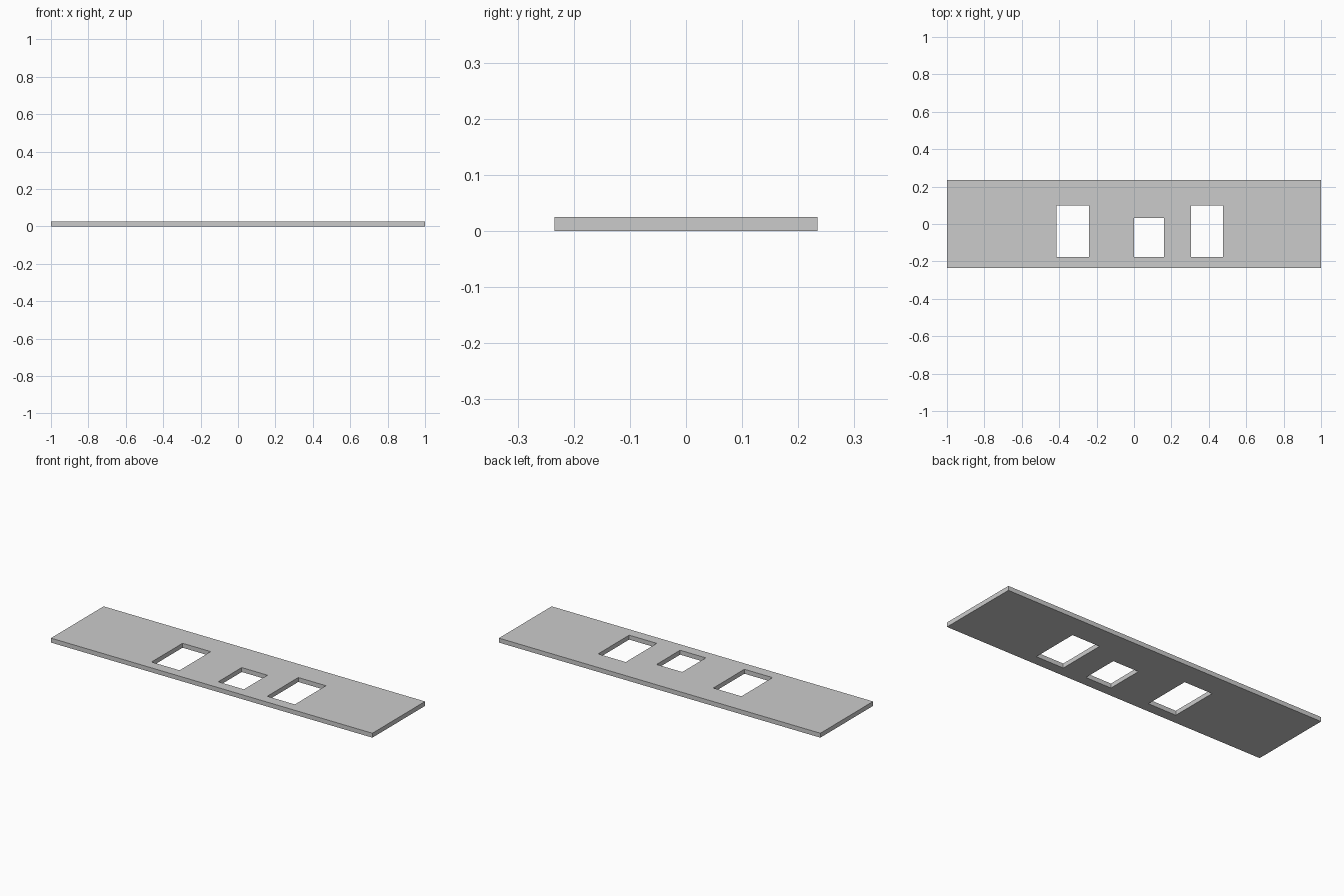
import bpy, bmesh

if "Cube" in bpy.data.objects:
    bpy.data.objects.remove(bpy.data.objects["Cube"])

THICKNESS = 0.025
HALF_Y = 0.234
SILL = -0.176
# Openings: x min, x max, y max (all share the same lower edge)
OPENINGS = [(-0.415, -0.24, 0.10), (0.0, 0.16, 0.033), (0.305, 0.477, 0.10)]

xs = sorted({-1.0, 1.0, *(v for o in OPENINGS for v in o[:2])})
ys = sorted({-HALF_Y, HALF_Y, SILL, *(o[2] for o in OPENINGS)})


def is_open(x, y):
    return any(a < x < b and SILL < y < top for a, b, top in OPENINGS)


# Flat panel outline with the openings left out
bm = bmesh.new()
grid = [[bm.verts.new((x, y, 0)) for y in ys] for x in xs]
for i in range(len(xs) - 1):
    for j in range(len(ys) - 1):
        if not is_open((xs[i] + xs[i + 1]) / 2, (ys[j] + ys[j + 1]) / 2):
            bm.faces.new((grid[i][j], grid[i + 1][j],
                          grid[i + 1][j + 1], grid[i][j + 1]))

# Raise the panel to its thickness, keeping the underside
result = bmesh.ops.extrude_face_region(bm, geom=bm.faces[:], use_keep_orig=True)
top = [g for g in result["geom"] if isinstance(g, bmesh.types.BMVert)]
bmesh.ops.translate(bm, verts=top, vec=(0, 0, THICKNESS))
bmesh.ops.recalc_face_normals(bm, faces=bm.faces[:])

mesh = bpy.data.meshes.new("wall_panel")
bm.to_mesh(mesh)
bm.free()
panel = bpy.data.objects.new("wall_panel", mesh)
bpy.context.collection.objects.link(panel)
